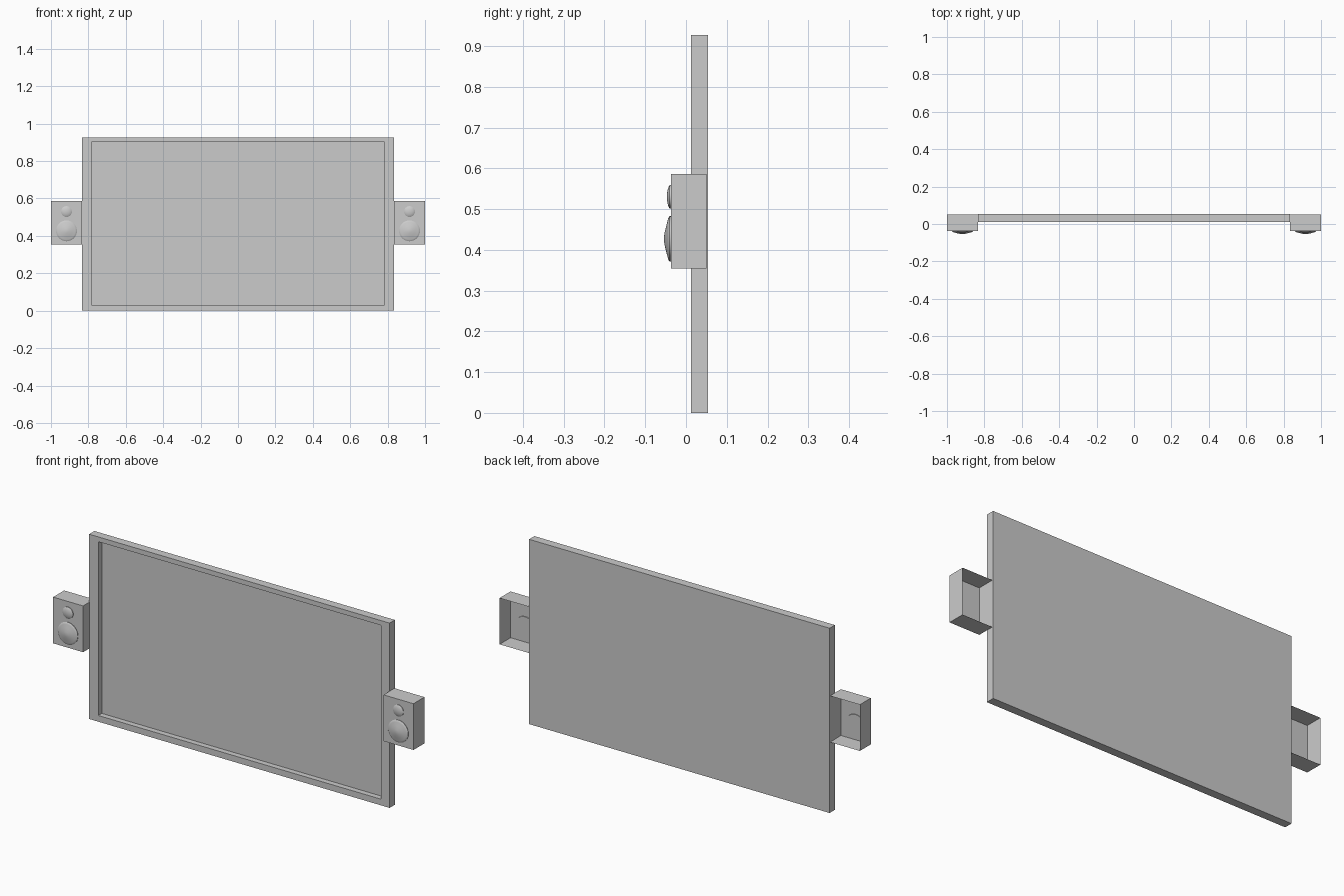
import bpy, bmesh, math
from mathutils import Matrix, Vector

if "Cube" in bpy.data.objects:
    bpy.data.objects.remove(bpy.data.objects["Cube"])


def finish(bm, name):
    mesh = bpy.data.meshes.new(name)
    bm.to_mesh(mesh)
    bm.free()
    obj = bpy.data.objects.new(name, mesh)
    bpy.context.collection.objects.link(obj)
    return obj


def box_bmesh(x0, x1, y0, y1, z0, z1):
    bm = bmesh.new()
    centre = Vector(((x0 + x1) / 2, (y0 + y1) / 2, (z0 + z1) / 2))
    size = Matrix.Diagonal((x1 - x0, y1 - y0, z1 - z0, 1))
    bmesh.ops.create_cube(bm, size=1, matrix=Matrix.Translation(centre) @ size)
    bm.normal_update()
    return bm


def face_towards(bm, sign):
    return next(f for f in bm.faces if f.normal.y * sign > 0.9)


def driver(name, x, z, profile, segments=32):
    # Lathe a (radius, y) profile around the y axis
    bm = bmesh.new()
    verts = [bm.verts.new((r, y, 0)) for r, y in profile]
    edges = [bm.edges.new(pair) for pair in zip(verts, verts[1:])]
    bmesh.ops.spin(bm, geom=verts + edges, cent=(0, 0, 0), axis=(0, 1, 0),
                   angle=math.tau, steps=segments)
    bmesh.ops.remove_doubles(bm, verts=bm.verts, dist=1e-5)
    bmesh.ops.recalc_face_normals(bm, faces=bm.faces)
    # normals of the open shell point to the front
    if sum(f.normal.y * f.calc_area() for f in bm.faces) > 0:
        bmesh.ops.reverse_faces(bm, faces=bm.faces)
    bmesh.ops.translate(bm, verts=bm.verts, vec=(x, 0, z))
    obj = finish(bm, name)
    bpy.ops.object.select_all(action='DESELECT')
    obj.select_set(True)
    bpy.context.view_layer.objects.active = obj
    bpy.ops.object.shade_smooth_by_angle(angle=math.radians(25))
    return obj


# Screen panel: slab whose front is inset to a bezel and pushed back
bm = box_bmesh(-0.835, 0.833, 0.012, 0.054, 0.0, 0.927)
front = face_towards(bm, -1)
bmesh.ops.inset_individual(bm, faces=[front], thickness=0.02)
for v in front.verts:
    v.co.x = math.copysign(0.784, v.co.x)
    v.co.z = 0.903 if v.co.z > 0.45 else 0.031
pushed = bmesh.ops.extrude_discrete_faces(bm, faces=[front])["faces"][0]
bmesh.ops.translate(bm, verts=pushed.verts, vec=(0, 0.028, 0))
finish(bm, "screen_panel")

woofer_profile = [(0.047, -0.034), (0.055, -0.034), (0.056, -0.040),
                  (0.051, -0.0435), (0.047, -0.0445), (0.03, -0.049), (0.012, -0.0532),
                  (0, -0.054)]
tweeter_profile = [(0.029, -0.037), (0.029, -0.040), (0.024, -0.043),
                   (0.015, -0.0455), (0.007, -0.0467), (0, -0.047)]

for side, sign in (("left", -1), ("right", 1)):
    # Speaker cabinet, open at the back
    x0, x1 = sorted((sign * 0.834, sign * 1.0))
    bm = box_bmesh(x0, x1, -0.037, 0.05, 0.354, 0.586)
    bmesh.ops.delete(bm, geom=[face_towards(bm, 1)], context='FACES_ONLY')
    finish(bm, side + "_speaker_cabinet")
    # Speaker cones
    driver(side + "_woofer", sign * 0.917, 0.427, woofer_profile)
    driver(side + "_tweeter", sign * 0.917, 0.53, tweeter_profile)
